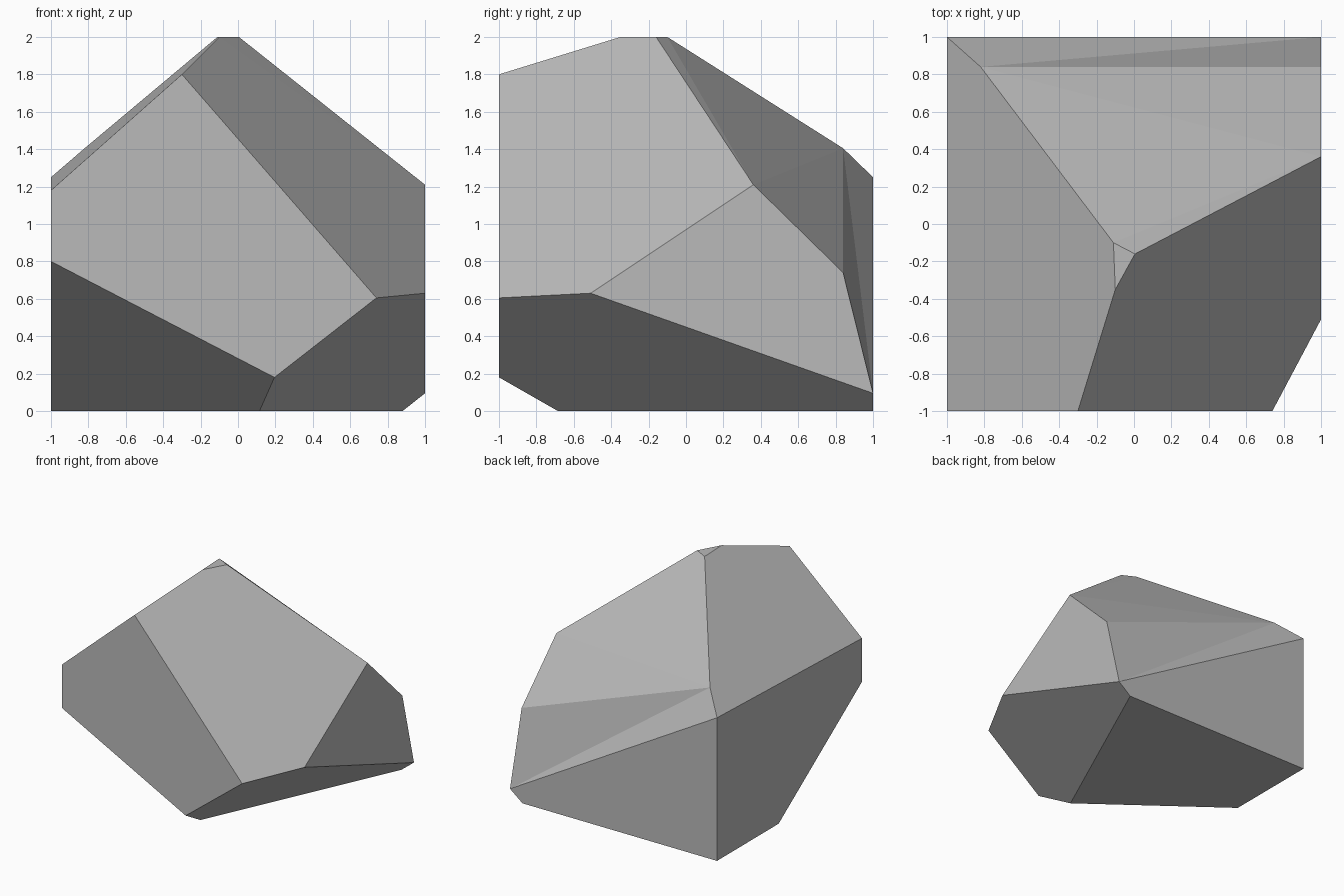
import bpy
import bmesh

# Remove the default cube
cube = bpy.data.objects.get("Cube")
if cube:
    bpy.data.objects.remove(cube, do_unlink=True)


def flat_material(name, colour):
    mat = bpy.data.materials.new(name)
    mat.use_nodes = True
    mat.diffuse_color = colour
    mat.node_tree.nodes["Principled BSDF"].inputs["Base Color"].default_value = colour
    return mat


def add_corners(bm, corners):
    return [bm.verts.new(corner) for corner in corners]


bm = bmesh.new()

# Small flat peak
add_corners(bm, [(-0.1, -0.35, 2), (0.005, -0.16, 2), (-0.11, -0.1, 2)])
# Upright facet at the front
add_corners(bm, [(-0.3, -1, 1.8), (0.74, -1, 0.605), (0.195, -1, 0.18),
                 (-1, -1, 0.8), (-1, -1, 1.18)])
# Upright facet on the +x side
add_corners(bm, [(1, 0.36, 1.21), (1, -0.51, 0.63), (1, 1, 0.095)])
# Upper back ridge, from the +x side to the outer back corner
ridge_end, ridge_start, back_corner = add_corners(
    bm, [(1, 0.84, 0.74), (-0.82, 0.84, 1.405), (-1, 1, 1.25)])
# Resting face on the ground
front_tip, side_tip, back_end, back_foot = add_corners(
    bm, [(0.115, -0.685, 0), (-1, 0.15, 0), (0.88, 1, 0), (-1, 1, 0)])

# Wrap a faceted skin around the corners
bmesh.ops.convex_hull(bm, input=bm.verts[:])

# Fold the back inward: swap the crease so it runs from the ridge to the foot
crease = bm.edges.get((back_corner, ridge_end))
if crease:
    bmesh.ops.rotate_edges(bm, edges=[crease], use_ccw=False)

# Merge nearly coplanar triangles into clean facets
bmesh.ops.dissolve_limit(bm, angle_limit=0.015, verts=bm.verts[:], edges=bm.edges[:])
bmesh.ops.recalc_face_normals(bm, faces=bm.faces[:])

mesh = bpy.data.meshes.new("rock")
bm.to_mesh(mesh)
bm.free()
mesh.materials.append(flat_material("stone grey", (0.49, 0.49, 0.49, 1)))
bpy.context.collection.objects.link(bpy.data.objects.new("rock", mesh))
